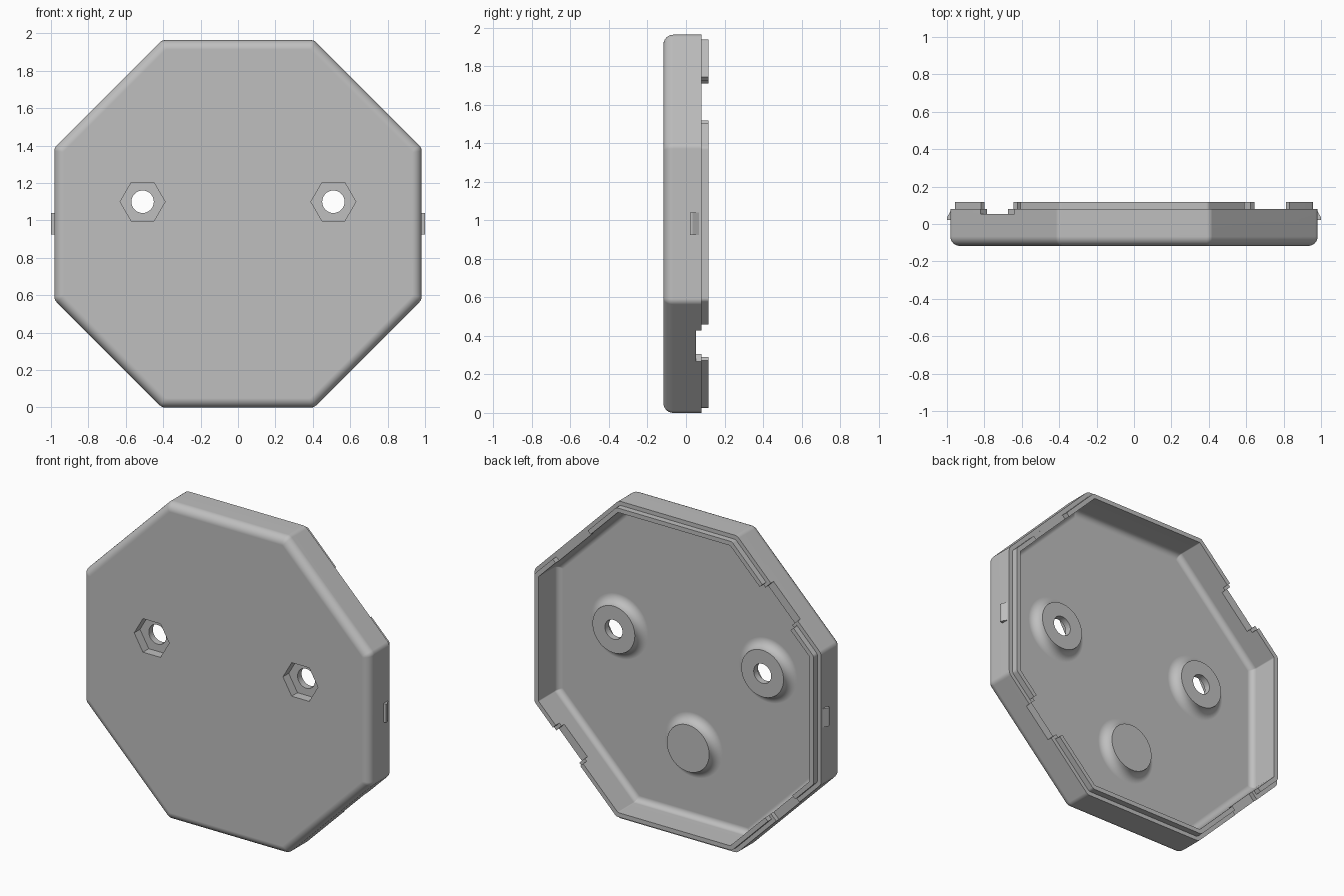
import bpy, bmesh
from math import cos, sin, pi, radians, sqrt
from mathutils import Matrix, Vector

if "Cube" in bpy.data.objects:
    bpy.data.objects.remove(bpy.data.objects["Cube"])

A = 0.982                                # octagon apothem and centre height
FRONT, LEDGE, BACK, FLOOR = -0.117, 0.08, 0.117, -0.075
HOLES = [(-0.51, 1.1), (0.51, 1.1)]

grey = bpy.data.materials.new("light_grey")
grey.use_nodes = True
grey.diffuse_color = (0.52, 0.52, 0.52, 1)
grey.node_tree.nodes["Principled BSDF"].inputs["Base Color"].default_value = (0.52, 0.52, 0.52, 1)


def make(name, bm):
    bmesh.ops.recalc_face_normals(bm, faces=bm.faces)
    mesh = bpy.data.meshes.new(name)
    bm.to_mesh(mesh)
    bm.free()
    mesh.materials.append(grey)
    ob = bpy.data.objects.new(name, mesh)
    bpy.context.collection.objects.link(ob)
    return ob


def loft(name, loops):
    """Closed solid through matching loops, capped at both ends."""
    bm = bmesh.new()
    rings = [[bm.verts.new(p) for p in loop] for loop in loops]
    n = len(rings[0])
    for a, b in zip(rings, rings[1:]):
        for i in range(n):
            j = (i + 1) % n
            bm.faces.new((a[i], a[j], b[j], b[i]))
    bm.faces.new(rings[0])
    bm.faces.new(rings[-1])
    return make(name, bm)


def octagon(inset, y):
    r = max(0.04 - 0.6 * inset, 0.01)
    d = (A - inset - r) / cos(pi / 8)
    pts = []
    for k in range(8):
        c = pi / 8 + k * pi / 4
        for s in range(4):
            t = c + (s / 3 - 0.5) * pi / 4
            pts.append((d * cos(c) + r * cos(t), y, A + d * sin(c) + r * sin(t)))
    return pts


def circle(x, z, r, y, n):
    return [(x + r * cos(2 * pi * i / n), y, z + r * sin(2 * pi * i / n)) for i in range(n)]


def combine(target, tool, operation):
    mod = target.modifiers.new("combine", "BOOLEAN")
    mod.operation = operation
    mod.solver = "EXACT"
    mod.object = tool
    bpy.context.view_layer.objects.active = target
    bpy.ops.object.modifier_apply(modifier=mod.name)
    bpy.data.objects.remove(tool)


# Shell: rounded front edge, outer wall, stepped lip, hollow with rounded floor
arc = [radians(a) for a in range(0, 91, 15)]
profile = [(0.05 * (1 - sin(a)), FRONT + 0.05 * (1 - cos(a))) for a in arc]
profile += [(0, LEDGE), (0.025, LEDGE), (0.025, BACK), (0.052, BACK)]
profile += [(0.052 + 0.035 * (1 - cos(a)), FLOOR + 0.035 * (1 - sin(a))) for a in arc]
shell = loft("octagonal_cover", [octagon(i, y) for i, y in profile])

# Inner bosses with flared bases
H = 0.055
for x, z in HOLES + [(0, 0.5)]:
    loops = [circle(x, z, 0.145 + H, FLOOR - 0.02, 48)]
    loops += [circle(x, z, 0.145 + H * (1 - sin(a)), FLOOR + H * (1 - cos(a)), 48) for a in arc]
    combine(shell, loft("boss", loops), "UNION")

# Hexagonal nut pockets and through holes
for x, z in HOLES:
    combine(shell, loft("pocket", [circle(x, z, 0.12, y, 6) for y in (FRONT - 0.1, -0.06)]), "DIFFERENCE")
    combine(shell, loft("hole", [circle(x, z, 0.06, y, 32) for y in (FRONT - 0.1, 0.1)]), "DIFFERENCE")


def notch(sx, sz, offset, length, bottom, rounding=0):
    """Cut the rim on a diagonal side."""
    u = Vector((sx, 0, -sz)) / sqrt(2)
    n = Vector((sx, 0, sz)) / sqrt(2)
    centre = Vector((0, bottom + 0.1, A)) + n * 0.95 + u * offset
    bm = bmesh.new()
    bmesh.ops.create_cube(bm, size=1)
    bmesh.ops.scale(bm, vec=(length, 0.2, 0.2), verts=bm.verts)
    if rounding:
        edges = [e for e in bm.edges if all(v.co.z < 0 for v in e.verts)
                 and abs(e.verts[0].co.x - e.verts[1].co.x) < 0.01]
        bmesh.ops.bevel(bm, geom=edges, offset=rounding, segments=5, profile=0.5, affect="EDGES")
    m = Matrix((u, n, (0, 1, 0))).transposed().to_4x4()
    m.translation = centre
    bm.transform(m)
    combine(shell, make("notch", bm), "DIFFERENCE")


# Rim notches on the four diagonal sides, a little wider through the lip
for sx, sz, off, length, rounding in ((1, 1, 0.05, 0.3, 0.025), (-1, 1, 0.05, 0.26, 0),
                                      (1, -1, 0.085, 0.225, 0), (-1, -1, 0.085, 0.225, 0)):
    notch(sx, sz, off, length, 0.053, rounding)
    notch(sx, sz, off, length + 0.04, LEDGE + 0.0005)

# Crisp edges with smooth fillets
bpy.ops.object.select_all(action="DESELECT")
shell.select_set(True)
bpy.context.view_layer.objects.active = shell
bpy.ops.object.shade_smooth_by_angle(angle=radians(28))
weighted = shell.modifiers.new("weighted_normals", "WEIGHTED_NORMAL")
weighted.keep_sharp = True

# Wedge-shaped snap clips on the two upright sides
for side, name in ((1, "left_clip"), (-1, "right_clip")):
    wedge = [(0.96, 0.022), (1.0, 0.022), (1.0, 0.035), (0.98, 0.07), (0.96, 0.07)]
    loft(name, [[(side * x, y, z) for x, y in wedge] for z in (0.925, 1.04)])
